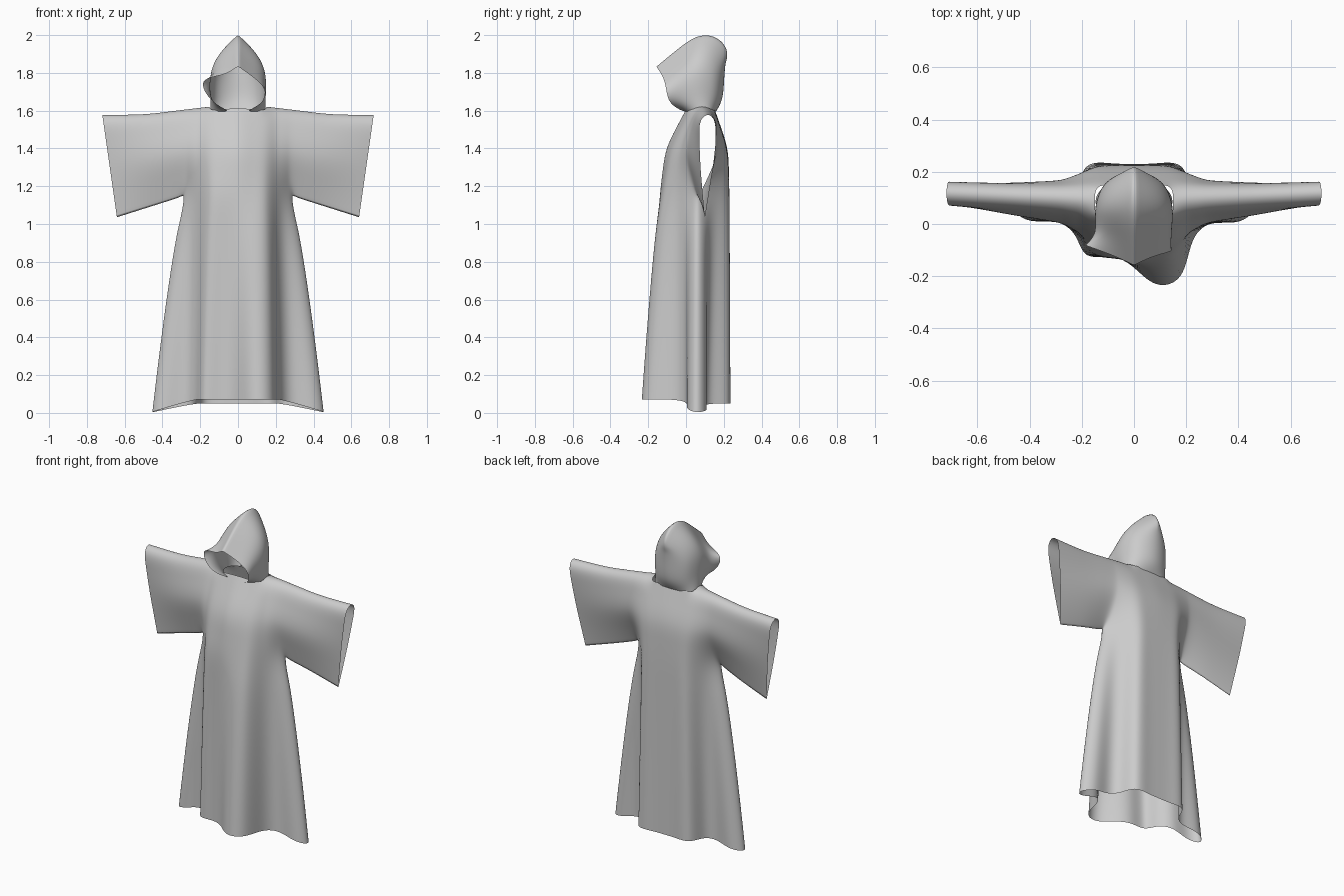
import bpy, bmesh

if "Cube" in bpy.data.objects:
    bpy.data.objects.remove(bpy.data.objects["Cube"])

def lerp(a, b, t):
    return a + (b - a) * t

def flip(p):
    return (-p[0], p[1], p[2])

def grid(bm, rows, skip=lambda i, j: False):
    """Skin a table of points with quads."""
    vs = [[bm.verts.new(p) for p in r] for r in rows]
    for i in range(len(vs) - 1):
        for j in range(len(vs[0]) - 1):
            if not skip(i, j):
                bm.faces.new((vs[i][j], vs[i + 1][j], vs[i + 1][j + 1], vs[i][j + 1]))

def finish(bm, name, crease):
    """Weld the cage, crease its folds, smooth it and make the object."""
    bmesh.ops.remove_doubles(bm, verts=bm.verts, dist=1e-4)
    bmesh.ops.recalc_face_normals(bm, faces=bm.faces)
    layer = bm.edges.layers.float.new("crease_edge")
    for e in bm.edges:
        if all(crease(v.co) for v in e.verts):
            e[layer] = 0.7
    me = bpy.data.meshes.new(name)
    bm.to_mesh(me)
    bm.free()
    for p in me.polygons:
        p.use_smooth = True
    ob = bpy.data.objects.new(name, me)
    bpy.context.collection.objects.link(ob)
    sub = ob.modifiers.new("smooth_cloth", 'SUBSURF')
    sub.levels = sub.render_levels = 3

# Torso and sleeves: depth keys from the centre to the cuff
# x, then front y and back y at the bottom, middle and shoulder
KEYS = [
    (0, -.142, -.115, 0, .23, .225, .15),
    (.15, -.125, -.08, .02, .23, .22, .15),
    (.2, -.05, -.04, .04, .17, .205, .15),
    (.285, .06, -.005, .05, .06, .175, .15),
    (.48, .085, .025, .06, .085, .16, .155),
    (.72, .1, .075, .068, .1, .145, .168),
]

def depth_keys(x):
    for a, b in zip(KEYS, KEYS[1:]):
        if x <= b[0]:
            t = (x - a[0]) / (b[0] - a[0])
            return [lerp(p, q, t) for p, q in zip(a, b)][1:]

def section(x):
    """Strip of points: up the front, over the shoulder, down the back."""
    k = depth_keys(x)
    out = max(0, (x - .25) / .47)              # 0 at the armpit, 1 at the cuff
    z_top, z_bot = max(1.59, 1.65 - .12 * x), 1.155 - .125 * out
    def point(f, y):
        return (x - .08 * out * (1 - f), y, lerp(z_bot, z_top, f))
    def side(lo, mid, hi):
        return [point(f, lerp(lo, mid, f * 2) if f < .5 else lerp(mid, hi, (f - .5) / .43))
                for f in (0, .25, .5, .75, .93)]
    return side(*k[:3]) + [point(1, (k[2] + k[5]) / 2)] + side(*k[3:])[::-1]

right = [section(x) for x in (0, .08, .15, .2, .23, .26, .29, .38, .48, .6, .72)]
cols = [[flip(p) for p in c] for c in right[:0:-1]] + right
mid = len(right) - 1
bm = bmesh.new()
grid(bm, cols, lambda i, j: mid - 2 <= i < mid + 2 and j in (4, 5))  # neck hole

# Skirt: drapes from the waist ring to a folded hem with side wings
HEM_X = [0, .08, .195, .215, .29, .40, .48]
FRONT_R = [-.16, -.25, -.22, -.05, .015, -.005, .055]
FRONT_L = [-.16, -.115, -.14, -.04, .02, 0, .055]
BACK = [.23, .23, .245, .12, .09, .125, .055]

def hem_line(left, right_side):
    return ([(-x, y) for x, y in zip(HEM_X, left)][:0:-1]
            + list(zip(HEM_X, right_side)))

n = len(HEM_X) - 1
body = cols[mid - n:mid + n + 1]
for end, hem, z_mid in ((0, hem_line(FRONT_L, FRONT_R), .072), (-1, hem_line(BACK, BACK), .05)):
    rows = []
    for k in range(8):
        t = k / 7
        row = []
        for col, (x, y) in zip(body, hem):
            a = col[end]
            z = lerp(z_mid, -.002, max(0, (abs(x) - .23) / .25))
            row.append((lerp(a[0], x, t ** .74), lerp(a[1], y, t ** .74), lerp(a[2], z, t)))
        rows.append(row)
    grid(bm, rows)
# crease along the underside of each sleeve
finish(bm, "robe_with_sleeves", lambda c: abs(c.x) > .27 and 1.02 < c.z < 1.16)

# Hood: arches from the face opening to the nape
# ridge y, ridge z, half width, side y, neck y, neck half width
HOOD = [
    (-.158, 1.835, .15, -.105, -.015, .03),
    (-.05, 1.925, .148, -.035, .005, .11),
    (.06, 2.01, .158, .05, .07, .155),
    (.165, 2.0, .14, .12, .13, .14),
    (.225, 1.93, .105, .175, .155, .08),
    (.225, 1.93, 0, .215, .16, 0),
]
rows = []
for i, (yr, zr, w, ys, yn, wn) in enumerate(HOOD):
    fold = .5 if i < 2 else .65                # hollow beside the brim ridge
    half = [(w * fold, lerp(yr, ys, .7), lerp(zr, 1.595, .22)),
            (w, ys, lerp(zr, 1.595, .47)),
            (w * .95, lerp(ys, yn, .12), lerp(zr, 1.595, .82)),
            (wn, yn, 1.595)]
    left = [flip(p) for p in half]
    if i == 0:                                 # brim droops out to one side
        x, y, z = left[1]
        left[1] = (x - .07, y + .035, z + .05)
    rows.append(left[::-1] + [(0, yr, zr)] + half)
bm = bmesh.new()
grid(bm, rows)
# crease along the ridge
finish(bm, "hood", lambda c: abs(c.x) < 1e-4 and c.z > 1.8)
